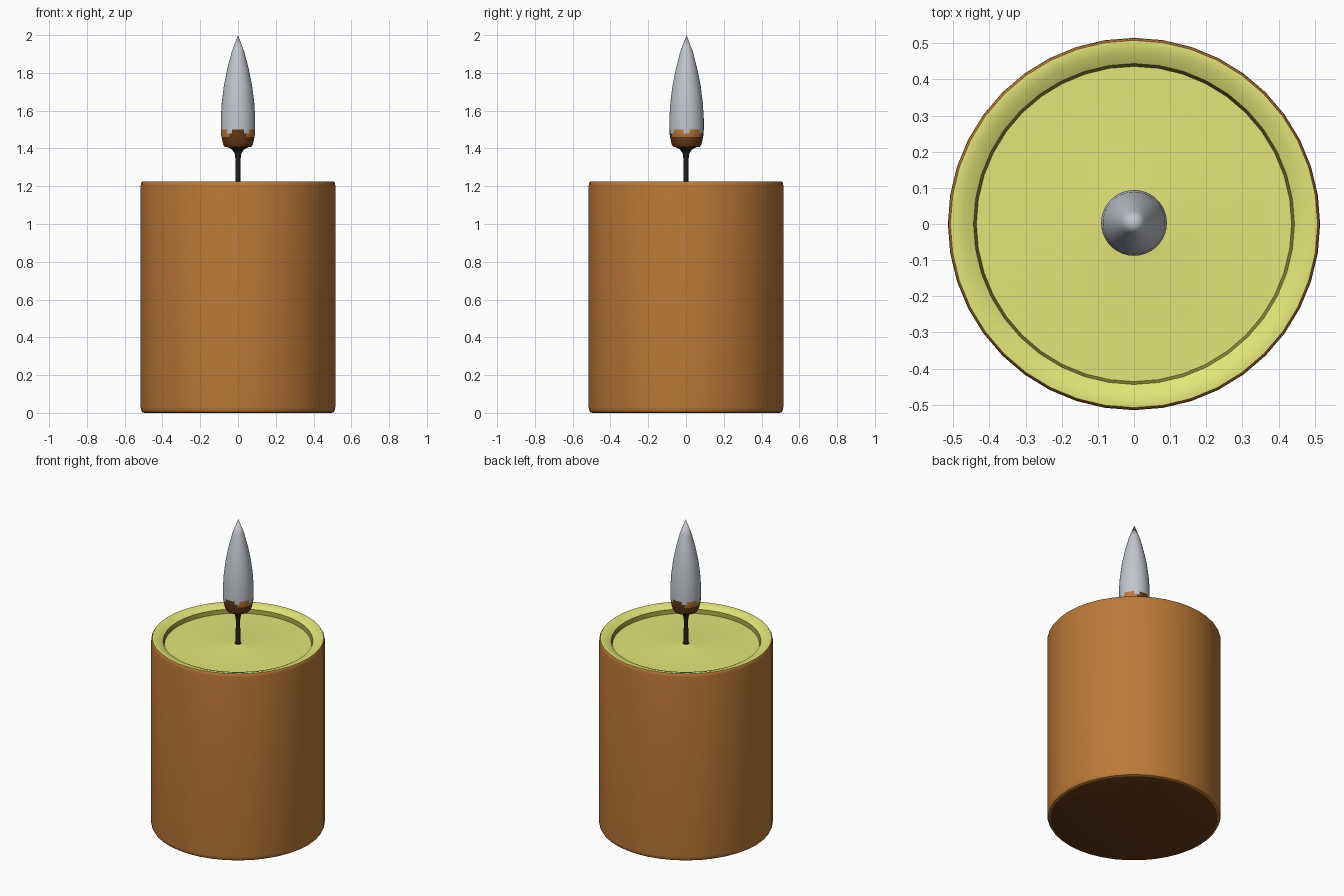
import bpy, bmesh, math

if "Cube" in bpy.data.objects:
    bpy.data.objects.remove(bpy.data.objects["Cube"])


def mat(name, r, g, b):
    m = bpy.data.materials.new(name)
    m.diffuse_color = (r, g, b, 1)
    m.use_nodes = True
    m.node_tree.nodes["Principled BSDF"].inputs["Base Color"].default_value = m.diffuse_color
    return m


brown = mat("brown wax", 0.50, 0.19, 0.038)
yellow = mat("yellow wax", 0.77, 0.78, 0.185)
olive = mat("olive pool edge", 0.29, 0.27, 0.045)
black = mat("black wick", 0.014, 0.014, 0.014)
white = mat("pale flame", 0.54, 0.57, 0.61)
dark = mat("dark brown", 0.14, 0.042, 0.008)


def lathe(name, profile, sides, mats, rule=None, cy=0.0):
    """Spin (radius, z) points, listed from the bottom up, around z.
    rule(band, height, angle) gives the material of a face."""
    bm = bmesh.new()
    rings = []
    for r, z in profile:
        if r == 0:
            rings.append([bm.verts.new((0, cy, z))] * sides)
        else:
            rings.append([bm.verts.new((r * math.cos(math.tau * i / sides),
                                        cy + r * math.sin(math.tau * i / sides), z))
                          for i in range(sides)])
    for k in range(len(rings) - 1):
        a, b = rings[k], rings[k + 1]
        z = (profile[k][1] + profile[k + 1][1]) / 2
        for i in range(sides):
            j = (i + 1) % sides
            f = bm.faces.new(list(dict.fromkeys((a[i], a[j], b[j], b[i]))))
            f.material_index = rule(k, z, 360 * (i + 0.5) / sides) if rule else 0
    me = bpy.data.meshes.new(name)
    bm.to_mesh(me)
    bm.free()
    for m in mats:
        me.materials.append(m)
    ob = bpy.data.objects.new(name, me)
    bpy.context.collection.objects.link(ob)
    bpy.context.view_layer.objects.active = ob
    ob.select_set(True)
    bpy.ops.object.shade_smooth_by_angle(angle=math.radians(40))
    ob.select_set(False)
    return ob


# Wax body with rounded edges and a dark underside
lathe("candle_body",
      [(0, 0), (0.497, 0), (0.508, 0.005), (0.514, 0.018), (0.515, 0.03),
       (0.515, 1.205), (0.513, 1.218), (0.508, 1.225)], 40, [brown, dark],
      lambda k, z, a: 1 if k == 0 else 0)

# Sloping rim, pool wall, and pool with a small rise at the wick
lathe("melted_top",
      [(0.508, 1.225), (0.495, 1.226), (0.475, 1.220), (0.455, 1.212), (0.444, 1.206),
       (0.436, 1.181), (0.42, 1.181), (0.05, 1.181), (0.025, 1.185), (0, 1.195)],
      40, [yellow, olive], lambda k, z, a: 1 if k == 4 else 0)

# Wick flaring under the flame
lathe("wick",
      [(0.022, 1.18), (0.014, 1.20), (0.013, 1.34), (0.018, 1.375),
       (0.034, 1.396), (0.066, 1.412), (0, 1.42)], 12, [black])


# Six rounded petals at the flame base: dark, with brown tips on the side ones
def petal(k, z, a):
    off = abs((a % 60) - 30) / 30
    if z > 1.445 + 0.06 * math.sqrt(1 - off * off):
        return 0
    side = abs(math.cos(math.radians(a))) > 0.5
    return 2 if side and z > 1.46 else 1


base = [(0.078 + 0.013 * math.sin(math.pi / 2 * t / 8), 1.42 + 0.01 * t) for t in range(9)]
lathe("flame",
      [(0, 1.408), (0.070, 1.408)] + base +
      [(0.091, 1.56), (0.086, 1.64), (0.075, 1.73), (0.057, 1.82), (0.034, 1.91), (0, 2.0)],
      36, [white, dark, brown], petal, cy=0.003)
